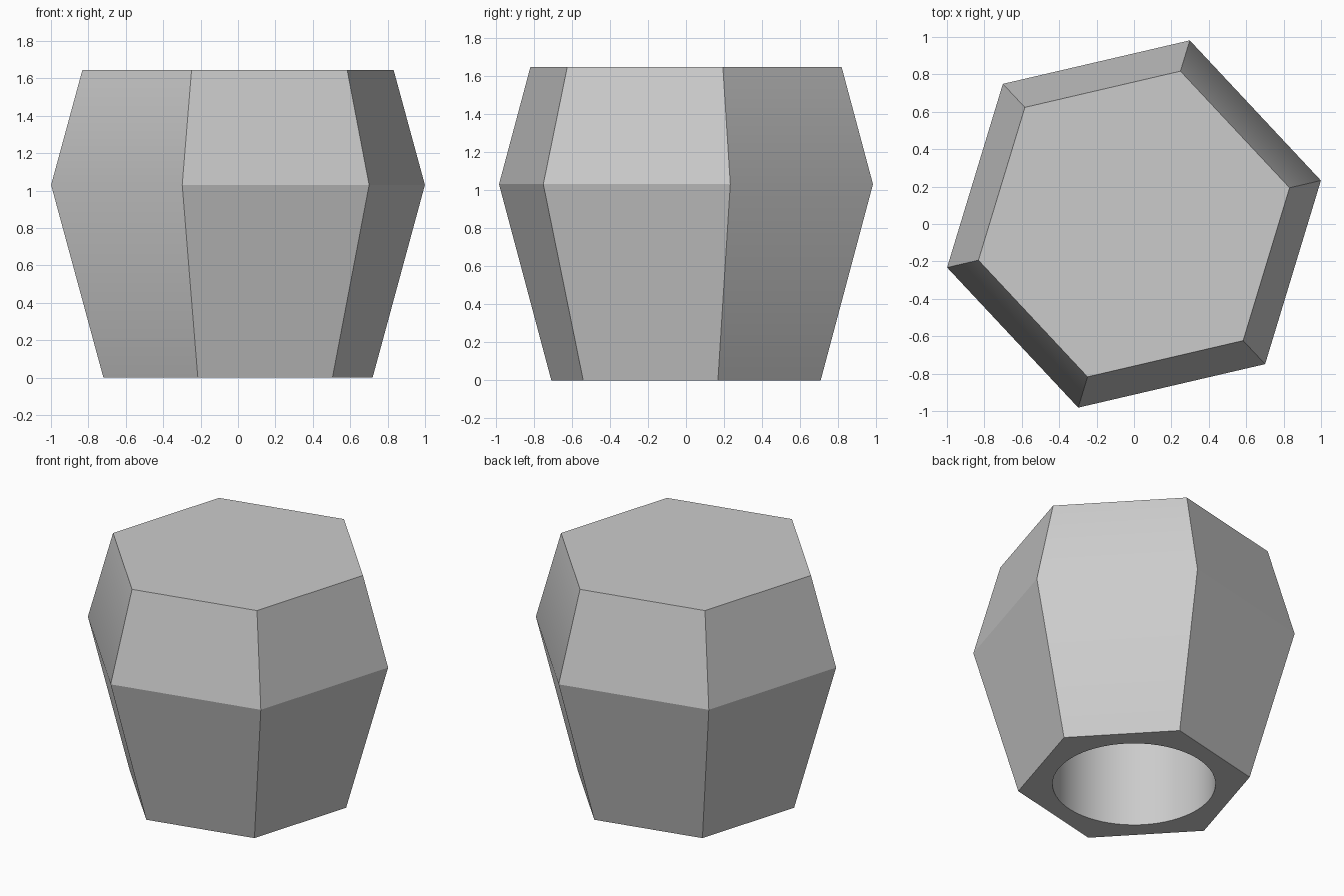
import bpy, bmesh, math

cube = bpy.data.objects.get("Cube")
if cube:
    bpy.data.objects.remove(cube, do_unlink=True)

grey = bpy.data.materials.new("mid grey")
grey.use_nodes = True
colour = (0.6, 0.6, 0.6, 1)
grey.diffuse_color = colour
grey.node_tree.nodes["Principled BSDF"].inputs["Base Color"].default_value = colour

TURN = math.radians(13.1)
bm = bmesh.new()


def ring(radius, z, sides, start=0.0):
    return [bm.verts.new((radius * math.cos(start + math.tau * i / sides),
                          radius * math.sin(start + math.tau * i / sides), z))
            for i in range(sides)]


def wall(low, high):
    n = len(low)
    return [bm.faces.new((low[i], low[(i + 1) % n], high[(i + 1) % n], high[i]))
            for i in range(n)]


def loop_edges(loop):
    return [bm.edges.get((loop[i - 1], loop[i])) for i in range(len(loop))]


# Six-sided body: narrow base, wide waist, tapered crown
base = ring(0.739, 0, 6, TURN)
waist = ring(1.026, 1.03, 6, TURN)
crown = ring(0.854, 1.645, 6, TURN)
lower, upper = wall(base, waist), wall(waist, crown)
bm.faces.new(crown)

# Two opposite sides blend softly over the waist, the others stay faceted
for side in (0, 3):
    lower[side].smooth = upper[side].smooth = True

# Round blind bore opening at the base
mouth = ring(0.517, 0, 64)
bore_end = ring(0.517, 1.2, 64)
for face in wall(mouth, bore_end):
    face.smooth = True
bm.faces.new(bore_end)

# Flat rim between the base outline and the bore
bmesh.ops.triangle_fill(bm, use_beauty=True,
                        edges=loop_edges(base) + loop_edges(mouth))
bmesh.ops.recalc_face_normals(bm, faces=bm.faces)

mesh = bpy.data.meshes.new("hex_cap")
bm.to_mesh(mesh)
bm.free()
mesh.materials.append(grey)
cap = bpy.data.objects.new("hex_cap", mesh)
bpy.context.collection.objects.link(cap)
